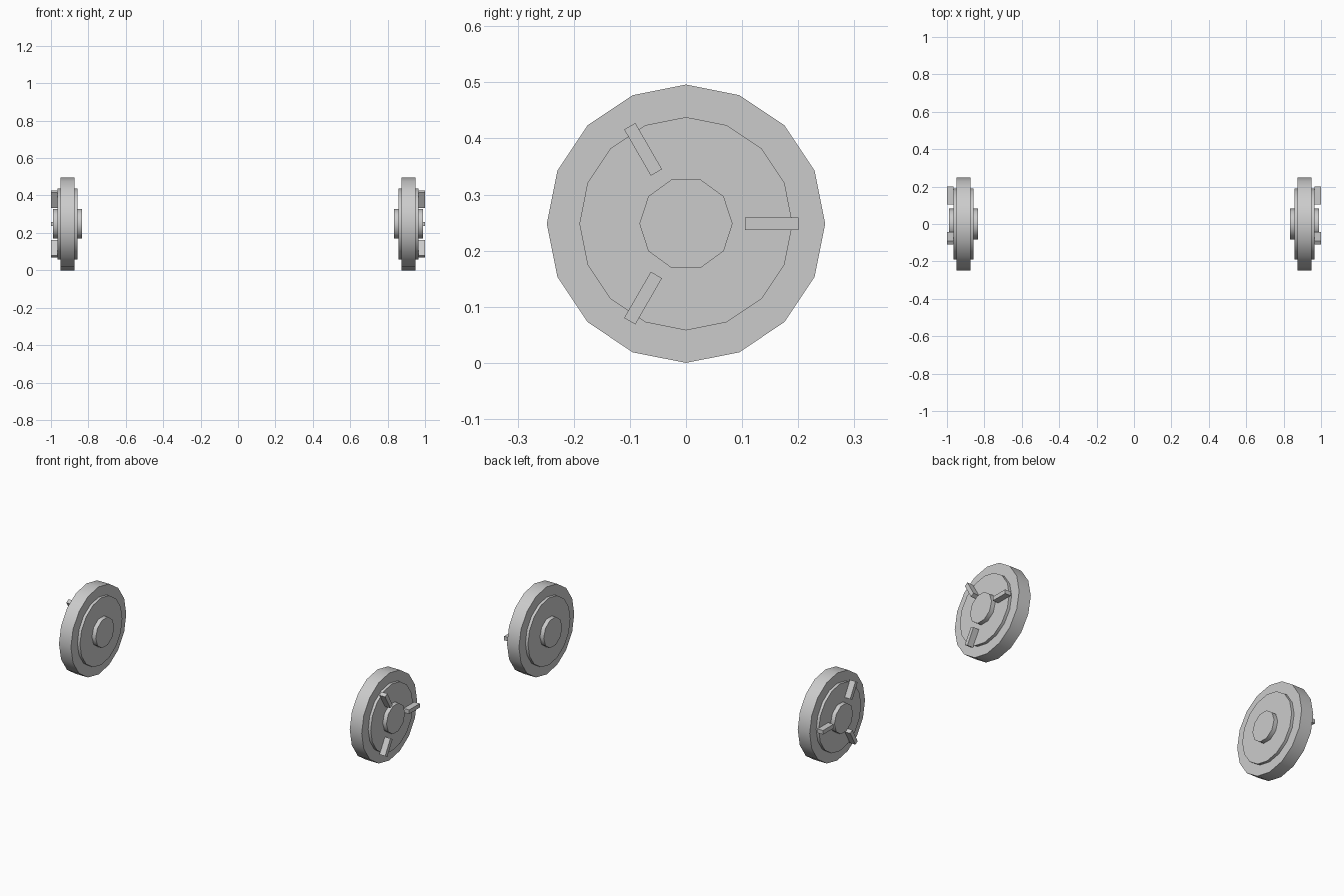
import bpy
from math import pi, cos, sin, radians
from mathutils import Matrix

if "Cube" in bpy.data.objects:
    bpy.data.objects.remove(bpy.data.objects["Cube"])

AXLE_X, AXLE_Z = 0.912, 0.248


def finish(name):
    # Bake the transform so the mirror plane is world x = 0
    ob = bpy.context.object
    ob.name = name
    bpy.ops.object.transform_apply(location=True, rotation=True, scale=True)
    m = ob.modifiers.new("mirror", 'MIRROR')
    m.use_axis[0] = True
    return ob


def disc(name, sides, radius, width):
    # Cylinder along x with a vertex pointing along +y
    bpy.ops.mesh.primitive_cylinder_add(vertices=sides, radius=radius, depth=width)
    ob = bpy.context.object
    ob.matrix_world = (Matrix.Translation((AXLE_X, 0, AXLE_Z))
                       @ Matrix.Rotation(pi / 2, 4, 'Y'))
    bpy.context.view_layer.update()
    finish(name)
    bpy.ops.object.shade_smooth_by_angle(angle=radians(40))


# Wheel: tyre, rim disc and hub
disc("tyre", 16, 0.248, 0.075)
disc("rim_disc", 16, 0.19, 0.107)
disc("hub", 10, 0.083, 0.155)

# Three raised bars on the outer face
for i in range(3):
    a = i * 2 * pi / 3
    r = 0.153
    bpy.ops.mesh.primitive_cube_add(
        size=1, location=(0.982, r * cos(a), AXLE_Z + r * sin(a)), rotation=(a, 0, 0))
    bpy.context.object.scale = (0.036, 0.095, 0.023)
    finish(f"wheel_bar_{i + 1}")
